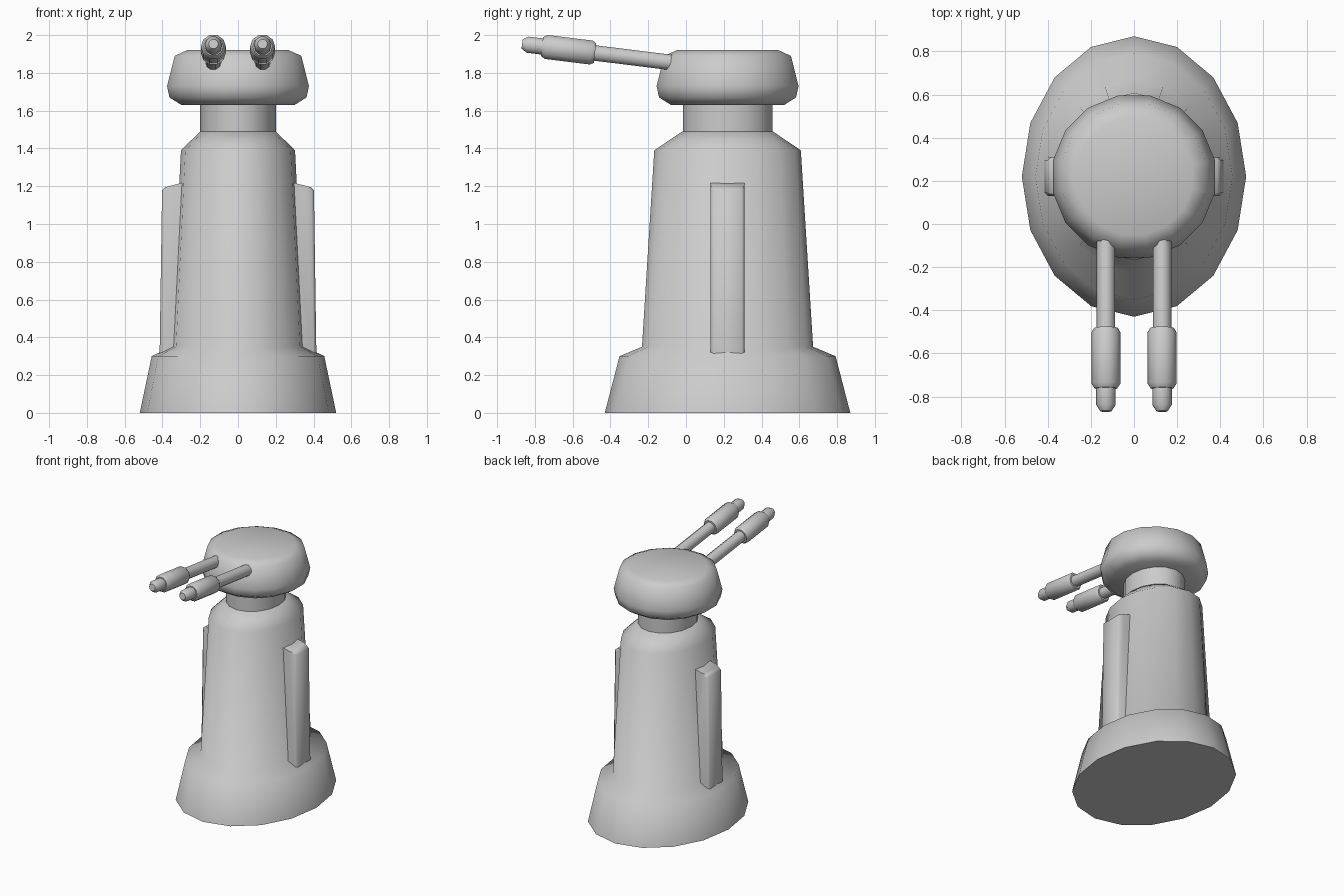
import bpy, bmesh, math
from mathutils import Matrix, Vector

if "Cube" in bpy.data.objects:
    bpy.data.objects.remove(bpy.data.objects["Cube"])

grey = bpy.data.materials.new("light grey")
grey.diffuse_color = (0.6, 0.6, 0.6, 1)
grey.use_nodes = True
grey.node_tree.nodes["Principled BSDF"].inputs["Base Color"].default_value = grey.diffuse_color
CY = 0.22  # centre line of the tower in y


def finish(bm, name, angle=60):
    bmesh.ops.recalc_face_normals(bm, faces=bm.faces)
    me = bpy.data.meshes.new(name)
    bm.to_mesh(me)
    bm.free()
    me.materials.append(grey)
    ob = bpy.data.objects.new(name, me)
    bpy.context.collection.objects.link(ob)
    bpy.ops.object.select_all(action='DESELECT')
    ob.select_set(True)
    bpy.context.view_layer.objects.active = ob
    bpy.ops.object.shade_smooth_by_angle(angle=math.radians(angle))
    return ob


def lathe(name, rings, sides, offset=0.0, matrix=Matrix(), angle=60):
    """Stack of elliptical rings (z, rx, ry), capped at both ends."""
    bm = bmesh.new()
    loops = []
    for z, rx, ry in rings:
        loops.append([bm.verts.new(matrix @ Vector((
            rx * math.cos(math.tau * (i + offset) / sides),
            ry * math.sin(math.tau * (i + offset) / sides), z)))
            for i in range(sides)])
    for a, b in zip(loops, loops[1:]):
        for i in range(sides):
            j = (i + 1) % sides
            bm.faces.new((a[i], a[j], b[j], b[i]))
    bm.faces.new(loops[0][::-1])
    bm.faces.new(loops[-1])
    return finish(bm, name, angle)


centre = Matrix.Translation((0, CY, 0))

# oval pedestal with flared foot
lathe("tower_body", [(0, .52, .65), (.3, .457, .572), (.35, .355, .453),
                     (1.39, .302, .388), (1.49, .2, .24)], 16, 0, centre, 75)

# neck
lathe("neck", [(1.47, .2, .237), (1.66, .2, .237)], 16, 0, centre)

# round turret head
lathe("turret_head", [(z, r, r) for z, r in
                      [(1.63, .305), (1.67, .37), (1.73, .383), (1.89, .342), (1.92, .275)]],
      16, 0.5, centre, 75)

# side fins resting on the foot
for s, side in ((1, "right"), (-1, "left")):
    bm = bmesh.new()
    # outline in x/z, extruded along y
    prof = [(.25, .31), (.415, .31), (.402, 1.18), (.385, 1.195), (.25, 1.23)]
    a = [bm.verts.new((s * x, CY - .09, z)) for x, z in prof]
    b = [bm.verts.new((s * x, CY + .09, z)) for x, z in prof]
    bm.faces.new(a)
    bm.faces.new(b[::-1])
    for i in range(len(prof)):
        j = (i + 1) % len(prof)
        bm.faces.new((a[i], b[i], b[j], a[j]))
    outer = [e for e in bm.edges if all(abs(v.co.x) > .38 for v in e.verts)
             and abs(e.verts[0].co.y - e.verts[1].co.y) < .01]
    bmesh.ops.bevel(bm, geom=outer, offset=.015, segments=1, affect='EDGES')
    finish(bm, side + "_fin", 50)

# twin gun barrels, raised slightly
start, end = Vector((0, -.06, 1.853)), Vector((0, -.868, 1.953))
direction = end - start
L = direction.length
rot = direction.to_track_quat('Z', 'Y').to_matrix().to_4x4()
barrel = [(-.06, .043), (.425, .043), (.425, .055), (.445, .067), (.685, .067),
          (.708, .052), (.708, .045), (L - .03, .045), (L, .026)]
for s, side in ((1, "right"), (-1, "left")):
    m = Matrix.Translation(start + Vector((s * .13, 0, 0))) @ rot
    lathe(side + "_barrel", [(z, r, r) for z, r in barrel], 10, 0, m, 50)
